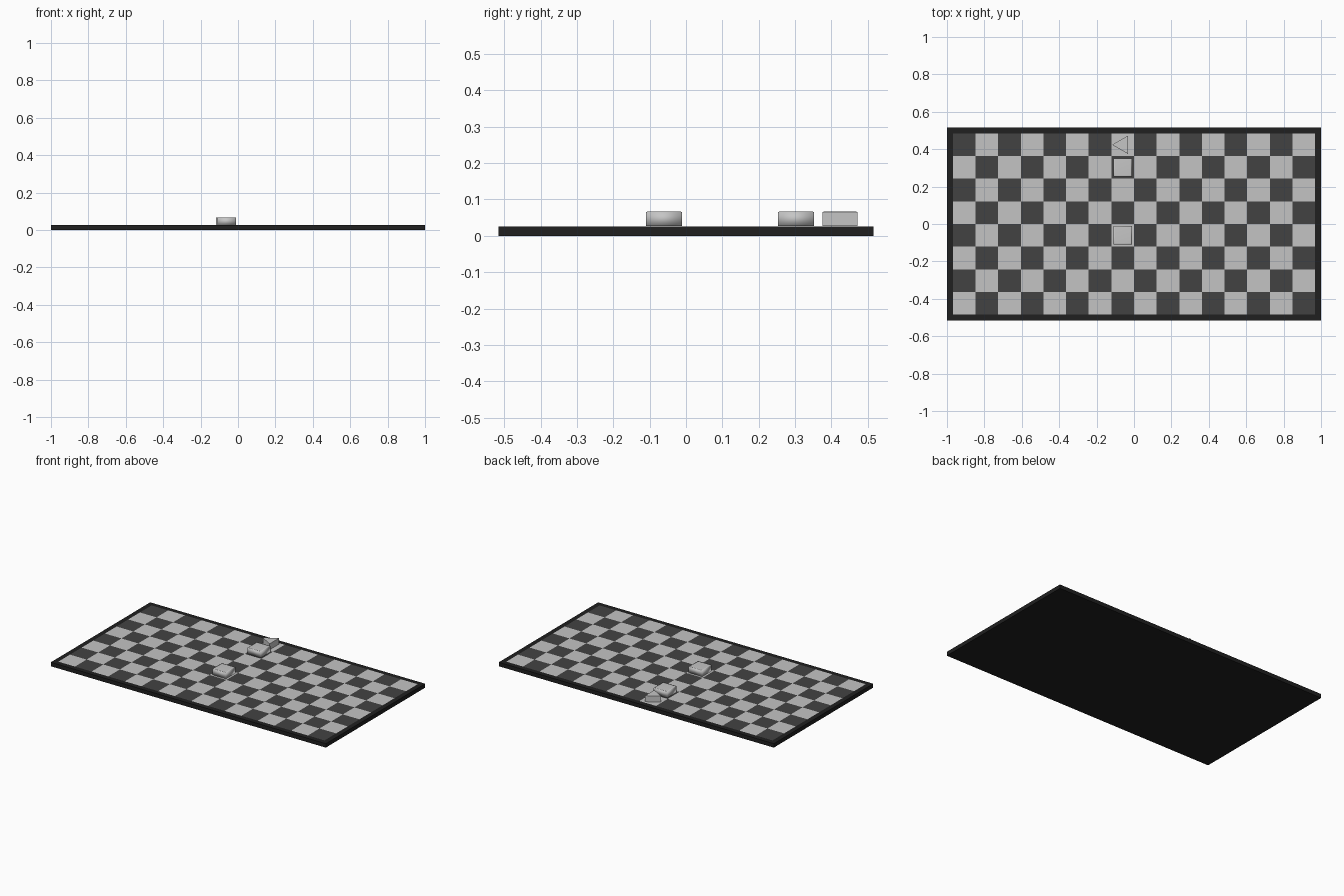
import bpy, bmesh, math
from mathutils import Matrix, Vector

if "Cube" in bpy.data.objects:
    bpy.data.objects.remove(bpy.data.objects["Cube"])

CELL, COLS, ROWS = 0.121, 16, 8
BOARD_TOP, PIECE_TOP = 0.0265, 0.0665


def material(name, v):
    m = bpy.data.materials.new(name)
    m.diffuse_color = (v, v, v, 1)
    m.use_nodes = True
    m.node_tree.nodes["Principled BSDF"].inputs["Base Color"].default_value = m.diffuse_color
    return m


FRAME = material("black frame", 0.014)
DARK = material("dark square", 0.055)
LIGHT = material("light square", 0.55)
STONE = material("pale piece", 0.56)


def finish(name, bm, mats, smooth=False):
    me = bpy.data.meshes.new(name)
    bmesh.ops.recalc_face_normals(bm, faces=bm.faces)
    for f in bm.faces:
        f.smooth = smooth
    bm.to_mesh(me)
    bm.free()
    for m in mats:
        me.materials.append(m)
    ob = bpy.data.objects.new(name, me)
    bpy.context.collection.objects.link(ob)
    return ob


# board slab with border
bm = bmesh.new()
bmesh.ops.create_cube(bm, size=1, matrix=Matrix.Translation((0, 0, BOARD_TOP / 2 - 0.0003))
                      @ Matrix.Diagonal((2, 1.032, BOARD_TOP - 0.0006, 1)))
finish("board_frame", bm, [FRAME])

# checkered playing field, a thin plate coloured by cell parity
bm = bmesh.new()
bmesh.ops.create_grid(bm, x_segments=COLS, y_segments=ROWS, size=0.5,
                      matrix=Matrix.Translation((0, 0, BOARD_TOP))
                      @ Matrix.Diagonal((COLS * CELL, ROWS * CELL, 1, 1)))
for f in bm.faces:
    c = f.calc_center_median()
    col = math.floor(c.x / CELL + COLS / 2)
    row = math.floor(c.y / CELL + ROWS / 2)
    f.material_index = (col + row) % 2
field = finish("checkered_field", bm, [LIGHT, DARK])


def piece(name, sides, radius, turn, row, smooth):
    """Prism counter with a slightly raised inner panel on top."""
    bm = bmesh.new()
    x, y = -0.5 * CELL, (row + 0.5) * CELL
    base = [bm.verts.new((x + radius * math.cos(turn + i * math.tau / sides),
                          y + radius * math.sin(turn + i * math.tau / sides), BOARD_TOP))
            for i in range(sides)]
    face = bm.faces.new(base)
    ext = bmesh.ops.extrude_face_region(bm, geom=[face])
    bmesh.ops.translate(bm, verts=[g for g in ext["geom"] if isinstance(g, bmesh.types.BMVert)],
                        vec=Vector((0, 0, PIECE_TOP - BOARD_TOP - 0.0005)))
    top = [g for g in ext["geom"] if isinstance(g, bmesh.types.BMFace)]
    bmesh.ops.recalc_face_normals(bm, faces=bm.faces)
    bmesh.ops.inset_region(bm, faces=top, thickness=0.009, depth=0.0005)
    return finish(name, bm, [STONE], smooth)


# two square counters and one triangular counter in the same column
piece("square_counter_middle", 4, 0.098 / math.sqrt(2), math.pi / 4, -1, True)
piece("square_counter_back", 4, 0.098 / math.sqrt(2), math.pi / 4, 2, True)
piece("triangle_counter", 3, 0.056, math.pi, 3, False)
